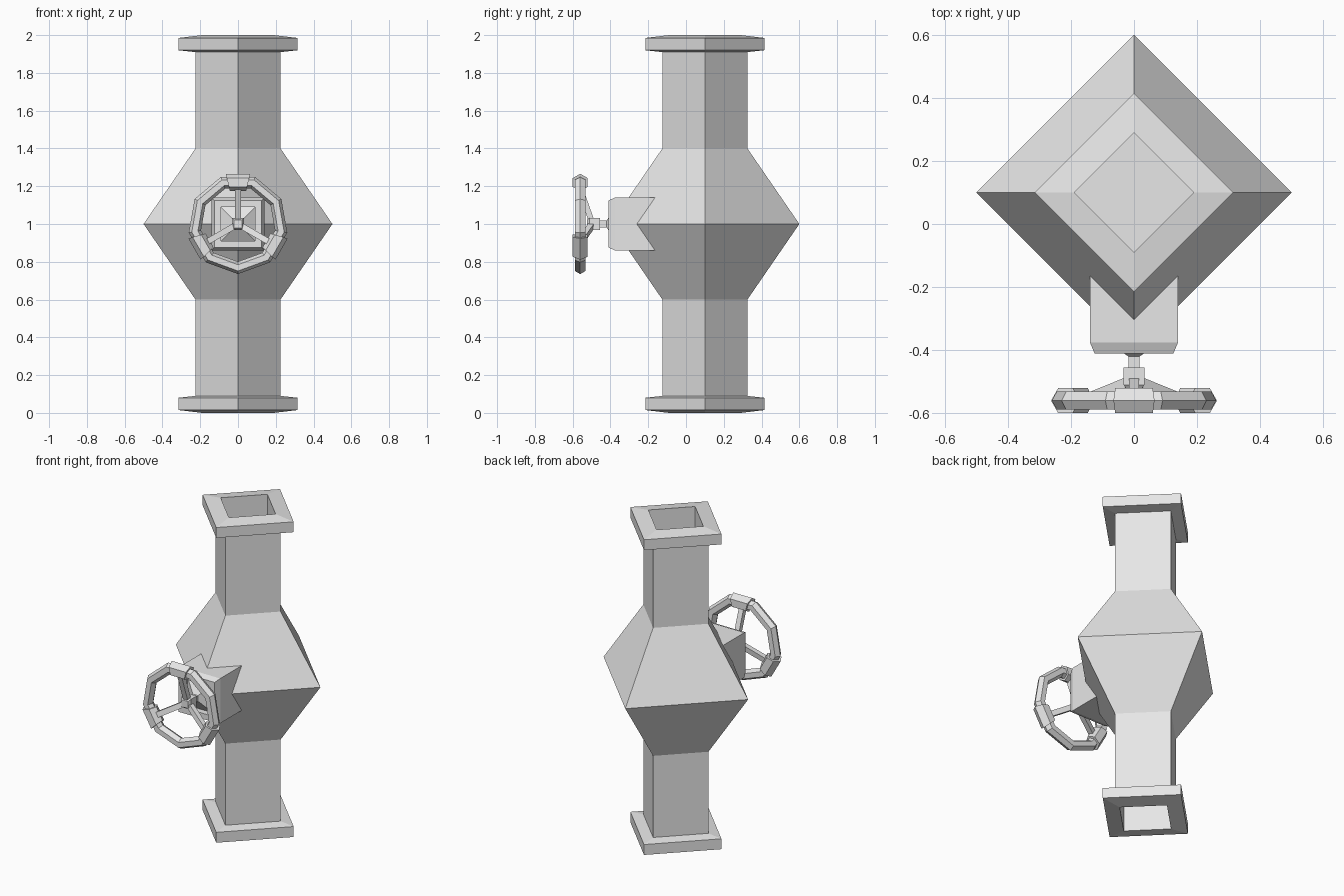
import bpy
from math import cos, sin, pi, radians, sqrt
from mathutils import Matrix, Vector
import bmesh

cube = bpy.data.objects.get("Cube")
if cube:
    bpy.data.objects.remove(cube)

grey = bpy.data.materials.new("plain_grey")
grey.use_nodes = True
grey.diffuse_color = (0.8, 0.8, 0.8, 1)
grey.node_tree.nodes["Principled BSDF"].inputs["Base Color"].default_value = (0.8, 0.8, 0.8, 1)


def loft(name, rings, matrix=Matrix(), closed=False):
    """Skin a row of equal rings; cap the ends or join them into a loop."""
    bm = bmesh.new()
    rows = [[bm.verts.new(matrix @ Vector(p)) for p in ring] for ring in rings]
    pairs = list(zip(rows, rows[1:]))
    if closed:
        pairs.append((rows[-1], rows[0]))
    else:
        bm.faces.new(rows[0])
        bm.faces.new(rows[-1])
    n = len(rows[0])
    for a, b in pairs:
        for i in range(n):
            j = (i + 1) % n
            bm.faces.new((a[i], a[j], b[j], b[i]))
    bmesh.ops.recalc_face_normals(bm, faces=bm.faces)
    mesh = bpy.data.meshes.new(name)
    bm.to_mesh(mesh)
    bm.free()
    mesh.materials.append(grey)
    obj = bpy.data.objects.new(name, mesh)
    bpy.context.collection.objects.link(obj)
    return obj


def diamond(r, z):
    return [(r * cos(k * pi / 2), r * sin(k * pi / 2), z) for k in range(4)]


def square(half, z):
    return [(x * half, y * half, z) for x, y in ((1, 1), (-1, 1), (-1, -1), (1, -1))]


# Pipe body with bulge, end flanges and square bores
lower = [(0.19, 0.4), (0.19, 0), (0.315, 0.015), (0.315, 0.08), (0.225, 0.09), (0.225, 0.6)]
profile = lower + [(0.5, 1)] + [(r, 2 - z) for r, z in reversed(lower)]
loft("valve_body", [diamond(r, z) for r, z in profile], Matrix.Translation((0, 0.1, 0)))

# Parts along the stem: local z points to the front
forward = Matrix.Translation((0, 0, 1)) @ Matrix.Rotation(pi / 2, 4, 'X')
bonnet = [(0.14, 0.1), (0.14, 0.375), (0.125, 0.41), (0.09, 0.41), (0.09, 0.372),
          (0.018, 0.42), (0.018, 0.46)]
loft("bonnet_and_stem", [square(h, z) for h, z in bonnet], forward)
hub = [(0.033, 0.455), (0.033, 0.51), (0.022, 0.525)]
loft("wheel_hub", [square(h, z) for h, z in hub], forward)

# Handwheel: nine-sided rim, three grips and three sloping spokes
wheel = forward @ Matrix.Translation((0, 0, 0.56))


def section(angle, centre, size, skew=0):
    """Hexagonal rim section, sheared sideways in proportion to its radius."""
    out = Vector((cos(angle), sin(angle), 0))
    side = Vector((-sin(angle), cos(angle), 0))
    ring = []
    for k in range(6):
        r = centre + size * cos(k * pi / 3)
        ring.append(out * r + side * r * skew + Vector((0, 0, size * sin(k * pi / 3))))
    return ring


loft("wheel_rim", [section(radians(270 + 40 * k), 0.232, 0.033) for k in range(9)],
     wheel, closed=True)

for label, degrees in (("top", 90), ("right", 210), ("left", 330)):
    a = radians(degrees)
    loft("wheel_grip_" + label, [section(a, 0.22, 0.046, s) for s in (-0.245, 0.245)], wheel)
    out = Vector((cos(a), sin(a), 0))
    side = Vector((-sin(a), cos(a), 0))
    ends = []
    for r, z in ((0.015, -0.06), (0.2, 0.005)):
        ends.append([out * r + side * u + Vector((0, 0, z + v))
                     for u, v, _ in square(0.016, 0)])
    loft("wheel_spoke_" + label, ends, wheel)
